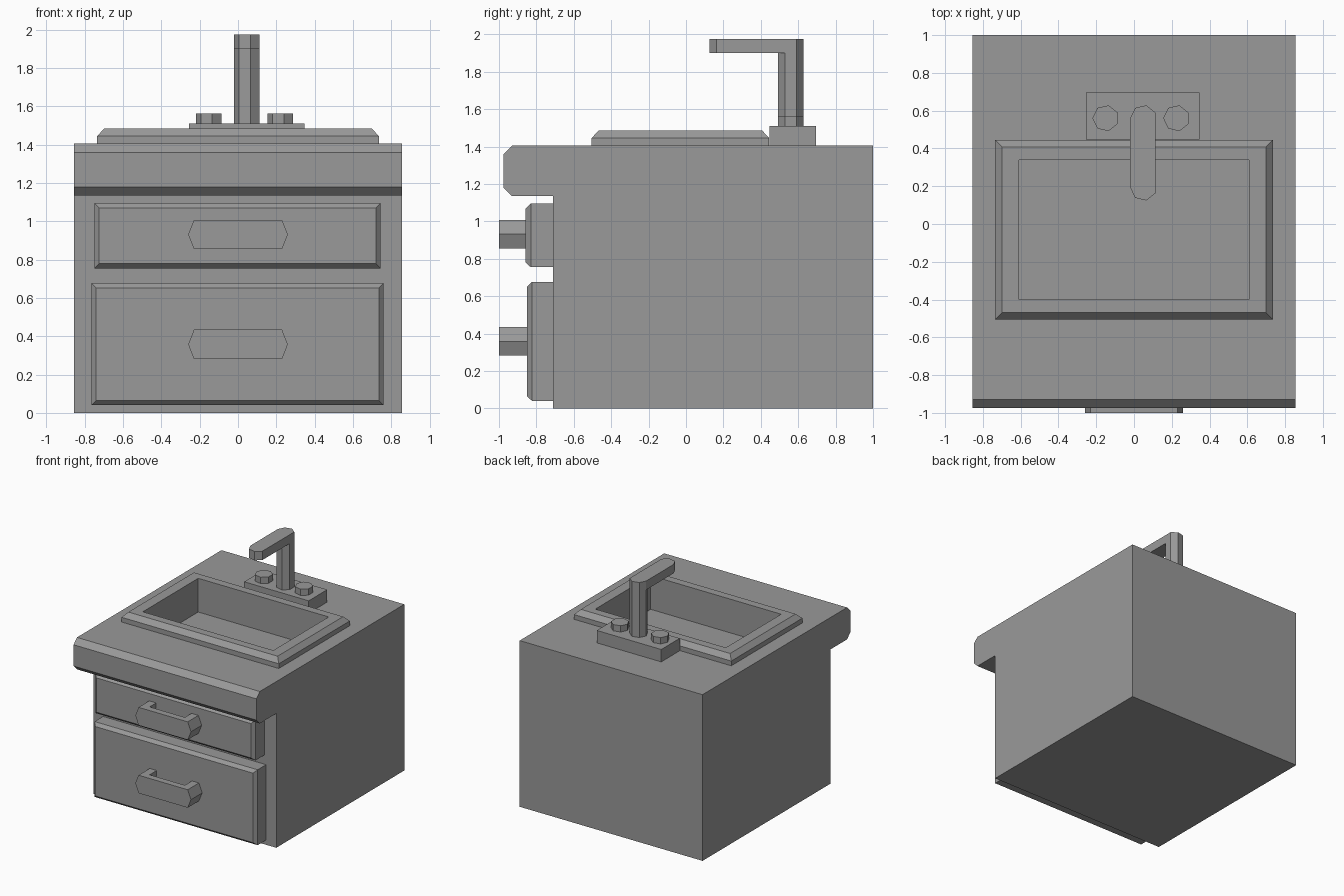
import bpy
import bmesh
from math import cos, sin, tau, pi

cube = bpy.data.objects.get("Cube")
if cube:
    bpy.data.objects.remove(cube, do_unlink=True)

grey = bpy.data.materials.new("plain grey")
grey.use_nodes = True
GREY = (0.32, 0.32, 0.32, 1)
grey.diffuse_color = GREY
grey.node_tree.nodes["Principled BSDF"].inputs["Base Color"].default_value = GREY

# Maps (u, v, depth) to world space for each extrusion axis
AXES = {
    "x": lambda u, v, d: (d, u, v),
    "y": lambda u, v, d: (u, d, v),
    "z": lambda u, v, d: (u, v, d),
}


def loft(name, axis, rings):
    """Closed solid through (outline, depth) rings along an axis."""
    bm = bmesh.new()
    loops = [[bm.verts.new(AXES[axis](u, v, d)) for u, v in pts] for pts, d in rings]
    for a, b in zip(loops, loops[1:]):
        for i in range(len(a)):
            j = (i + 1) % len(a)
            bm.faces.new((a[i], a[j], b[j], b[i]))
    bm.faces.new(loops[0])
    bm.faces.new(loops[-1])
    bmesh.ops.recalc_face_normals(bm, faces=bm.faces)
    mesh = bpy.data.meshes.new(name)
    bm.to_mesh(mesh)
    bm.free()
    mesh.materials.append(grey)
    obj = bpy.data.objects.new(name, mesh)
    bpy.context.collection.objects.link(obj)
    return obj


def prism(name, axis, pts, lo, hi):
    return loft(name, axis, [(pts, lo), (pts, hi)])


def rect(u0, u1, v0, v1, inset=0):
    u0, u1, v0, v1 = u0 + inset, u1 - inset, v0 + inset, v1 - inset
    return [(u0, v0), (u1, v0), (u1, v1), (u0, v1)]


def heptagon(x, y, r=0.07):
    return [(x + r * cos(pi + tau * i / 7), y + r * sin(pi + tau * i / 7)) for i in range(7)]


# Cabinet with chamfered overhanging worktop
side = [(-0.71, 0), (1, 0), (1, 1.405), (-0.93, 1.405), (-0.975, 1.36),
        (-0.975, 1.18), (-0.93, 1.135), (-0.71, 1.135)]
cabinet = prism("cabinet", "x", side, -0.855, 0.855)

# Raised sink rim
outer = (-0.735, 0.735, -0.505, 0.445)
sink_rim = loft("sink_rim", "z", [(rect(*outer), 1.40), (rect(*outer), 1.445),
                                  (rect(*outer, 0.037), 1.485)])

# Basin hollow cut through rim and worktop
cutter = prism("basin_cutter", "z", rect(-0.61, 0.61, -0.40, 0.34), 1.20, 1.70)
cutter.hide_render = True
cutter.hide_set(True)
cutter.display_type = "WIRE"
for obj in (cabinet, sink_rim):
    mod = obj.modifiers.new("basin", "BOOLEAN")
    mod.operation = "DIFFERENCE"
    mod.solver = "EXACT"
    mod.object = cutter
    bpy.context.view_layer.objects.active = obj
    bpy.ops.object.modifier_apply(modifier=mod.name)
bpy.data.objects.remove(cutter, do_unlink=True)


# Drawers with bevelled fronts and bracket handles
def drawer(name, bounds, front, handle_z):
    loft(name + "_drawer", "y", [(rect(*bounds), -0.71), (rect(*bounds), front + 0.027),
                                 (rect(*bounds, 0.025), front)])
    z0, z1 = handle_z - 0.076, handle_z + 0.076
    bar = [(-0.26, handle_z), (-0.23, z1), (0.23, z1),
           (0.26, handle_z), (0.23, z0), (-0.23, z0)]
    prism(name + "_handle_bar", "y", bar, -1.0, -0.945)
    for s, label in ((1, "left"), (-1, "right")):
        arm = [(s * 0.26, handle_z), (s * 0.23, z1), (s * 0.165, z1),
               (s * 0.165, z0), (s * 0.23, z0)]
        prism(f"{name}_handle_{label}_arm", "y", arm, -0.945, front)


drawer("upper", (-0.75, 0.745, 0.755, 1.095), -0.857, 0.932)
drawer("lower", (-0.765, 0.76, 0.04, 0.677), -0.85, 0.358)

# Tap base, knobs, post and spout
prism("tap_base", "z", rect(-0.255, 0.348, 0.447, 0.695), 1.40, 1.51)
for x, label in ((0.225, "left"), (-0.15, "right")):
    prism(label + "_tap_knob", "z", heptagon(x, 0.56), 1.51, 1.563)
prism("tap_post", "z", heptagon(0.05, 0.56), 1.51, 1.90)
post, tip = heptagon(0.05, 0.56), heptagon(0.05, 0.193)
prism("tap_spout", "z", tip[:4] + post[4:] + post[:1], 1.90, 1.975)
